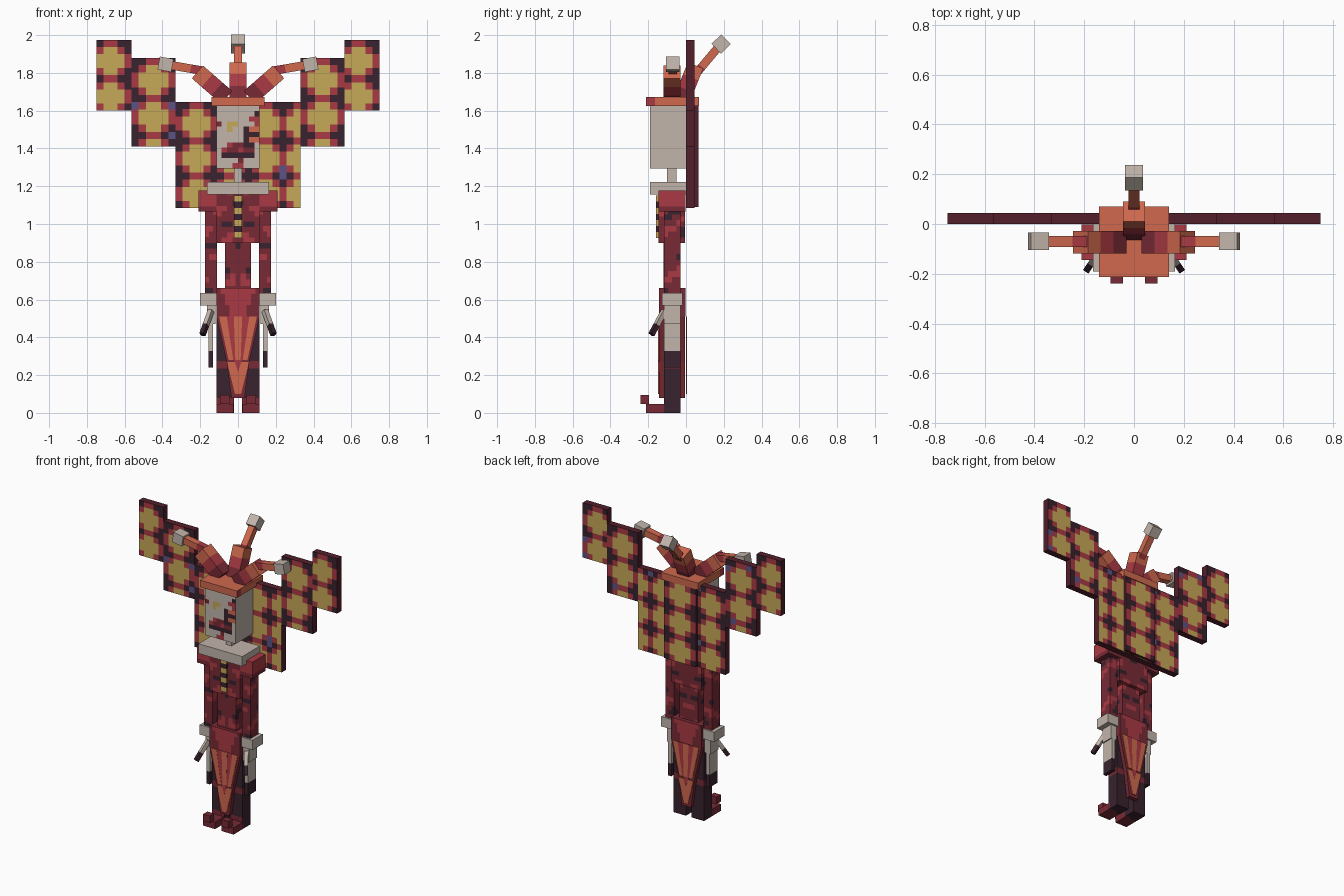
import bpy, bmesh, math, random
from mathutils import Vector

random.seed(4)
cube = bpy.data.objects.get("Cube")
if cube:
    bpy.data.objects.remove(cube, do_unlink=True)

# Palette (display values, converted to linear)
PALETTE = {"plum": "38222E", "wine": "521F2B", "maroon": "782A36", "red": "AA3A43", "orange": "D0694E",
           "gold": "C6A858", "bone": "C2B5AB", "violet": "5B5286", "shadow_grey": "7F7872"}
MATS = {}
for key, code in PALETTE.items():
    srgb = [int(code[i:i + 2], 16) / 255 for i in (0, 2, 4)]
    lin = [((c + 0.055) / 1.055) ** 2.4 for c in srgb] + [1]
    m = bpy.data.materials.new(key)
    m.use_nodes = True
    m.diffuse_color = lin
    m.node_tree.nodes["Principled BSDF"].inputs["Base Color"].default_value = lin
    MATS[key] = m
LETTER = {"d": "plum", "m": "maroon", "r": "red", "o": "orange", "y": "gold", "c": "bone"}


def finish(name, bm, colours):
    """Turn a bmesh whose faces list their colour names into an object."""
    bmesh.ops.remove_doubles(bm, verts=bm.verts, dist=1e-5)
    bmesh.ops.recalc_face_normals(bm, faces=bm.faces)
    me = bpy.data.meshes.new(name)
    for c in colours:
        me.materials.append(MATS[c])
    bm.to_mesh(me)
    bm.free()
    ob = bpy.data.objects.new(name, me)
    bpy.context.collection.objects.link(ob)
    return ob


def box(name, lo, hi, paint, n=(1, 1, 1)):
    """Box with gridded sides; paint is a colour or a rule(t, p, axis, side)."""
    bm, used = bmesh.new(), []
    lo, hi = Vector(lo), Vector(hi)
    for axis in range(3):
        u, v = [a for a in range(3) if a != axis]
        for side in (0, 1):
            for i in range(n[u]):
                for j in range(n[v]):
                    def point(a, b):
                        t = Vector((side, side, side))
                        t[u], t[v] = a / n[u], b / n[v]
                        return t, Vector([lo[k] + t[k] * (hi[k] - lo[k]) for k in range(3)])
                    quad = [(i, j), (i + 1, j), (i + 1, j + 1), (i, j + 1)]
                    f = bm.faces.new([bm.verts.new(point(*q)[1]) for q in quad])
                    c = paint if isinstance(paint, str) else paint(*point(i + .5, j + .5), axis, side)
                    if c not in used:
                        used.append(c)
                    f.material_index = used.index(c)
    return finish(name, bm, used)


def bar(name, a, b, width, paint, n=1):
    """Square bar from a to b, painted by its fraction along the length."""
    a, b = Vector(a), Vector(b)
    h = width / 2
    rule = paint if isinstance(paint, str) else (lambda t, p, ax, s: paint(t.z))
    ob = box(name, (-h, -h, 0), (h, h, (b - a).length), rule, (1, 1, n))
    ob.location = a
    ob.rotation_mode = "QUATERNION"
    ob.rotation_quaternion = (b - a).to_track_quat("Z", "Y")
    return ob


def prism(name, outline, y0, y1, colour):
    """Outline in x and z, extruded in y."""
    bm = bmesh.new()
    f = bm.faces.new([bm.verts.new((x, y0, z)) for x, z in outline])
    ext = bmesh.ops.extrude_face_region(bm, geom=[f])["geom"]
    bmesh.ops.translate(bm, vec=(0, y1 - y0, 0), verts=[g for g in ext if isinstance(g, bmesh.types.BMVert)])
    return finish(name, bm, [colour])


def mottled(t, p, axis, side):
    """Blotchy cloth."""
    w = math.sin(abs(p.x) * 41 + p.z * 27) + math.sin(p.z * 49 - p.y * 35 + 1)
    return "red" if w > 1.1 else "plum" if w < -1.35 else "maroon"


# Patterned cape panels
TILE = ["ddrrd", "dryyr", "ryyyy", "ryyyy", "dryyr"]


def cape(name, lo, hi, cols, rows, shift=0):
    def rule(t, p, axis, side):
        if axis != 1:
            return "wine"
        c = LETTER[TILE[int((1 - t.z) * rows) % 5][(int(t.x * cols) + shift) % 5]]
        return "violet" if c == "plum" and random.random() < .05 else c
    box(name, lo, hi, rule, (cols, 1, rows))


cape("cape_inner", (-.33, 0, 1.085), (.33, .045, 1.645), 18, 15)
cape("cape_back", (-.12, .02, 1.09), (.12, .066, 1.66), 6, 15)
for side, x0, x1 in (("right", -.565, -.33), ("left", .33, .565)):
    cape(side + "_cape_middle", (x0, 0, 1.41), (x1, .045, 1.88), 6, 12)
for side, x0, x1 in (("right", -.75, -.565), ("left", .565, .75)):
    cape(side + "_cape_outer", (x0, 0, 1.6), (x1, .045, 1.975), 5, 10, 1)

# Head with a painted front
FACE = ["cccccccc", "cccccccd", "ccccccrr", "mcyycccr", "ccyccdoo", "cccccddd",
        "cccccdoo", "ccrmmddc", "crmmrmmc", "cddddddc", "ccccmccc", "cccrrccc"]


def face_rule(t, p, axis, side):
    if axis == 1 and side == 0:
        return LETTER[FACE[int((1 - t.z) * 12)][int(t.x * 8)]]
    return "bone"


box("head", (-.115, -.19, 1.295), (.115, 0, 1.625), face_rule, (8, 1, 12))
box("neck", (-.022, -.1, 1.2), (.022, -.05, 1.3), "bone")
box("collar", (-.165, -.19, 1.155), (.165, 0, 1.222), "bone")
box("headdress", (-.14, -.212, 1.625), (.14, .07, 1.672),
    lambda t, p, axis, side: "red" if axis == 0 and t.y < .2 else "orange", (1, 6, 1))

# Horns: thick base, thin shaft, pale tip
base_paint = lambda t: "maroon" if t < .3 else "red" if t < .67 else "orange"
shaft_paint = lambda t: "red" if t < .35 else "orange"
bar("centre_horn_base", (0, -.025, 1.65), (0, .05, 1.84), .088, base_paint, 6)
bar("centre_horn_shaft", (0, .04, 1.78), (0, .17, 1.935), .044, shaft_paint, 6)
bar("centre_horn_tip", (0, .16, 1.928), (0, .212, 1.978), .072, "bone")
for s, side in ((-1, "right"), (1, "left")):
    bar(side + "_horn_base", (s * .06, -.073, 1.67), (s * .215, -.073, 1.805), .09, base_paint, 6)
    bar(side + "_horn_shaft", (s * .19, -.07, 1.812), (s * .37, -.07, 1.843), .045, shaft_paint, 6)
    bar(side + "_horn_tip", (s * .347, -.07, 1.839), (s * .42, -.07, 1.852), .07, "bone")

# Torso, buttons and waist
box("torso", (-.115, -.145, .9), (.115, -.005, 1.18), mottled, (8, 5, 10))
box("button_strip", (-.022, -.158, .925), (.022, -.14, 1.15),
    lambda t, p, axis, side: "gold" if int(t.z * 7) % 2 == 0 else "plum", (1, 1, 7))
box("waist", (-.07, -.12, .64), (.07, -.03, .9), mottled, (5, 3, 8))

# Skirt top and tapering flaps with bright ribbons, front and back
box("skirt_top", (-.115, -.143, .51), (.115, -.003, .66),
    lambda t, p, axis, side: "red" if axis == 1 and abs(p.x) < .07 + .3 * (p.z - .6) else "maroon", (10, 1, 5))
FLAP = [(-.115, .51), (.115, .51), (.06, .27), (.035, .08), (-.035, .08), (-.06, .27)]
for end, y0, y1, out in (("front", -.143, -.115, -.147), ("back", -.032, -.004, 0)):
    prism(end + "_flap", FLAP, y0, y1, "maroon")
    prism(end + "_ribbon_middle", [(-.022, .51), (.022, .51), (.014, .28), (-.014, .28)], out, out + .004, "orange")
    prism(end + "_ribbon_point", [(-.058, .27), (.058, .27), (.016, .1), (-.016, .1)], out, out + .004, "orange")
    prism(end + "_ribbon_notch", [(-.02, .28), (.02, .28), (0, .215)], out - .001, out + .005, "red")
    for s, side in ((-1, "right"), (1, "left")):
        prism(f"{end}_{side}_ribbon", [(s * .1, .51), (s * .06, .51), (s * .025, .28), (s * .05, .28)],
              out, out + .004, "orange")
        prism(f"{end}_{side}_trim", [(s * .06, .51), (s * .022, .51), (s * .014, .28), (s * .025, .28)],
              out + .001, out + .004, "red")

for s, side in ((-1, "right"), (1, "left")):
    def sbox(name, x0, x1, y0, y1, z0, z1, paint, n=(1, 1, 1)):
        xs = sorted((s * x0, s * x1))
        box(f"{side}_{name}", (xs[0], y0, z0), (xs[1], y1, z1), paint, n)

    # Shoulder and arm
    sbox("shoulder", .1, .21, -.145, -.003, 1.065, 1.178,
         lambda t, p, axis, side: "red" if p.z > 1.1 else "maroon", (1, 1, 4))
    sbox("arm", .11, .175, -.116, -.03, .6, 1.08, mottled, (3, 4, 16))
    # Gauntlet, hand and thumb claw
    sbox("cuff", .11, .2, -.128, -.018, .568, .635, "bone")
    sbox("palm", .118, .165, -.116, -.03, .47, .57, "bone")
    sbox("hand", .132, .157, -.116, -.03, .24, .5,
         lambda t, p, axis, side: "plum" if p.z < .33 else "bone", (1, 1, 3))
    bar(side + "_thumb", (s * .143, -.115, .54), (s * .188, -.183, .415), .026,
        lambda t: "plum" if t > .55 else "bone", 5)
    # Leg, foot and curled toe
    sbox("leg", .022, .115, -.116, -.03, .0, .55,
         lambda t, p, axis, side: "maroon" if p.z < .07 and axis == 1 and side == 0
         or .24 < p.z < .28 else "plum", (1, 1, 14))
    sbox("foot", .025, .115, -.212, -.1, 0, .047, "maroon")
    sbox("toe", .045, .095, -.24, -.195, .047, .095, "maroon")
